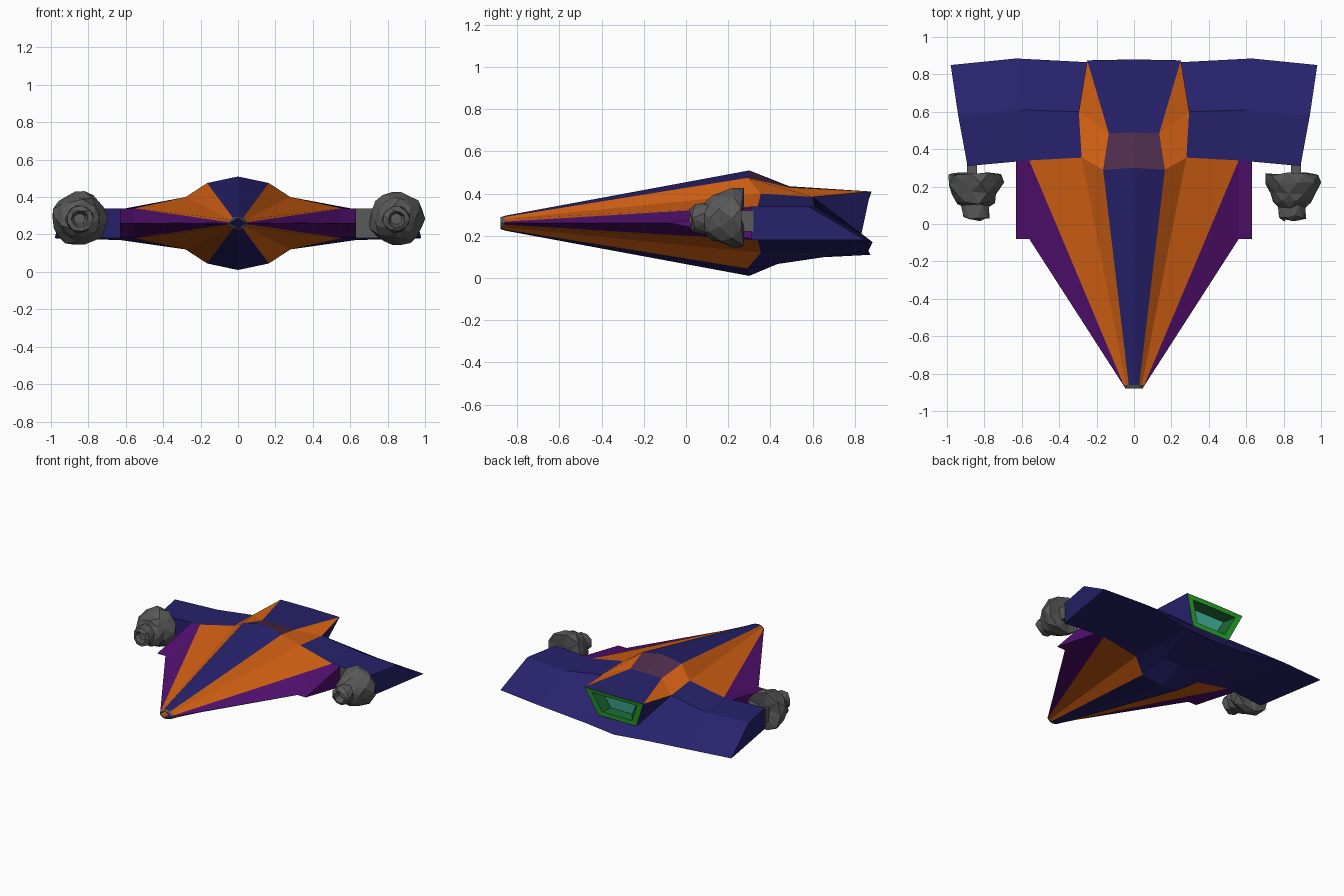
import bpy, bmesh, math, random
from mathutils import Vector

if "Cube" in bpy.data.objects:
    bpy.data.objects.remove(bpy.data.objects["Cube"])

random.seed(4)
MID = 0.26


def material(name, r, g, b):
    m = bpy.data.materials.new(name)
    m.diffuse_color = (r, g, b, 1)
    m.use_nodes = True
    m.node_tree.nodes["Principled BSDF"].inputs["Base Color"].default_value = m.diffuse_color
    return m


MATS = {
    "blue": material("blue", .020, .016, .15),
    "orange": material("orange", .66, .12, .007),
    "purple": material("purple", .085, .005, .16),
    "green": material("green", .025, .40, .025),
    "dark_green": material("dark_green", .01, .12, .03),
    "teal": material("teal", .06, .50, .36),
    "glass": material("glass", .075, .025, .07),
    "grey": material("grey", .10, .10, .10),
}


def build(name, pts, faces, flip_x=True, flip_z=False):
    """Make flat-faced panels from named points, mirrored across x and/or z = MID."""
    bm = bmesh.new()
    used = []
    for sx in ((1, -1) if flip_x else (1,)):
        for sz in ((1, -1) if flip_z else (1,)):
            vs = {k: bm.verts.new((p[0] * sx, p[1], MID + (p[2] - MID) * sz))
                  for k, p in pts.items() if any(k in f.split() for _, f in faces)}
            for colour, keys in faces:
                f = bm.faces.new([vs[k] for k in keys.split()])
                if colour not in used:
                    used.append(colour)
                f.material_index = used.index(colour)
    bmesh.ops.remove_doubles(bm, verts=bm.verts[:], dist=0.0005)
    bmesh.ops.recalc_face_normals(bm, faces=bm.faces[:])
    me = bpy.data.meshes.new(name)
    bm.to_mesh(me)
    bm.free()
    for c in used:
        me.materials.append(MATS[c])
    ob = bpy.data.objects.new(name, me)
    bpy.context.collection.objects.link(ob)
    return ob


# Shared points: n nose, s hull shoulder, f fin, a/b/c wing rows, k keel, r rear housing
P = dict(
    n0=(0, -.86, .295), n1=(.028, -.86, .29), n2=(.042, -.86, .28),
    n3=(.055, -.86, .267), n4=(.058, -.86, MID),
    s0=(0, .30, .51), s1=(.165, .29, .475), s2=(.28, .355, .40), s3=(.56, .34, .34),
    f0=(.56, -.08, MID), f1=(.63, -.08, MID), f2=(.63, .34, .34), f3=(.63, .34, MID),
    a2=(.89, .31, .34),
    b0=(.295, .60, .385), b1=(.60, .61, .34), b2=(.94, .58, .34), bm=(0, .60, .37),
    c0=(0, .875, .11), cm=(.25, .865, .13), c1=(.63, .885, .17), c2=(.98, .85, .18),
    k0=(0, .30, .01), k1=(.165, .29, .045), k2=(.28, .355, .12), k3=(.56, .34, .18),
    k4=(.89, .31, .18), q0=(0, .49, .09), q1=(.13, .49, .10),
    u0=(0, .49, .435), u1=(.135, .485, .43),
    r0=(0, .88, .41), r1=(.25, .875, .41), r2=(.16, .83, .20), r3=(0, .83, .20),
    i0=(0, .87, .38), i1=(.19, .868, .38), i2=(.125, .835, .235), i3=(0, .835, .235),
    d0=(0, .80, .355), d1=(.14, .80, .355), d2=(.09, .78, .255), d3=(0, .78, .255),
)

# Long wedge-shaped front hull with striped facets
build("front_hull", P, [
    ("blue", "n0 n1 s1 s0"),
    ("orange", "n1 n2 s2 s1"),
    ("orange", "n2 n3 s3 s2"),
    ("purple", "n3 n4 f0 s3"),
], flip_z=True)

# Side fins beside the hull
build("side_fin", P, [
    ("purple", "f0 f1 f2 s3"),
    ("purple", "f1 f3 f2"),
], flip_z=True)

# Grey nose cap
front = {k.replace("n", "m"): (p[0] * .8, -.88, MID + (p[2] - MID) * .8)
         for k, p in P.items() if k[0] == "n"}
build("nose_cap", {**P, **front}, [
    ("grey", f"n{i} n{i+1} m{i+1} m{i}") for i in range(4)
] + [("grey", "m0 m1 m2 m3 m4")], flip_z=True)

# Wings and rear underside
wing = build("wings", P, [
    ("blue", "s2 s3 b1 b0"), ("blue", "s3 a2 b2 b1"),
    ("blue", "b0 b1 c1 cm"), ("blue", "b1 b2 c2 c1"),
    ("blue", "bm b0 cm c0"),
    ("blue", "a2 k4 c2 b2"), ("grey", "s3 a2 k4 k3"),
    ("blue", "k3 k4 c2 c1"), ("blue", "k2 k3 c1 cm"),
    ("blue", "k0 k1 q1 q0"), ("blue", "k1 k2 cm q1"), ("blue", "q0 q1 cm c0"),
])
for f in wing.data.polygons:        # only one leading edge is grey
    if f.center.x < 0:
        f.material_index = 0

# Rear housing behind the ridge, with window patch
build("rear_housing", P, [
    ("glass", "s0 s1 u1 u0"), ("blue", "u0 u1 r1 r0"),
    ("orange", "s1 s2 b0 u1"), ("orange", "u1 b0 r1"),
    ("blue", "b0 r2 r1"),
])

# Exhaust frame, recess and glowing panel
build("exhaust", P, [
    ("green", "r0 r1 i1 i0"), ("green", "r1 r2 i2 i1"), ("green", "r2 r3 i3 i2"),
    ("dark_green", "i0 i1 d1 d0"), ("dark_green", "i1 i2 d2 d1"),
    ("dark_green", "i2 i3 d3 d2"), ("teal", "d0 d1 d2 d3"),
])


# Craggy wing-mounted cannons, lofted from jittered rings
def cannon(name, x, z):
    profile = [(.268, .05), (.268, .142), (.22, .147), (.165, .122), (.115, .105),
               (.095, .075), (.035, .072), (.022, .045), (.06, .03)]
    n = 9
    bm = bmesh.new()
    rings = []
    for j, (y, r) in enumerate(profile):
        ring = []
        for i in range(n):
            a = 2 * math.pi * (i + .5 * (j % 2)) / n
            rr = r * random.uniform(.92, 1.06)
            ring.append(bm.verts.new((x + rr * math.cos(a), y + random.uniform(-.01, .01),
                                      z + rr * math.sin(a))))
        rings.append(ring)
    for j in range(len(rings) - 1):
        lo, hi = rings[j], rings[j + 1]
        for i in range(n):
            k = (i + 1) % n
            if j % 2 == 0:
                bm.faces.new((lo[i], lo[k], hi[i]))
                bm.faces.new((lo[k], hi[k], hi[i]))
            else:
                bm.faces.new((lo[i], hi[k], hi[i]))
                bm.faces.new((lo[i], lo[k], hi[k]))
    bm.faces.new(rings[0])
    bm.faces.new(rings[-1])
    bmesh.ops.recalc_face_normals(bm, faces=bm.faces[:])
    me = bpy.data.meshes.new(name)
    bm.to_mesh(me)
    bm.free()
    me.materials.append(MATS["grey"])
    bpy.context.collection.objects.link(bpy.data.objects.new(name, me))


for side, sx in (("right", 1), ("left", -1)):
    cannon(side + "_cannon", sx * .847, .283)
    # Short mount joining the cannon to the wing
    bpy.ops.mesh.primitive_cube_add(size=1, location=(sx * .866, .28, .27))
    mount = bpy.context.object
    mount.name = side + "_cannon_mount"
    mount.scale = (.055, .08, .10)
    mount.data.materials.append(MATS["grey"])
